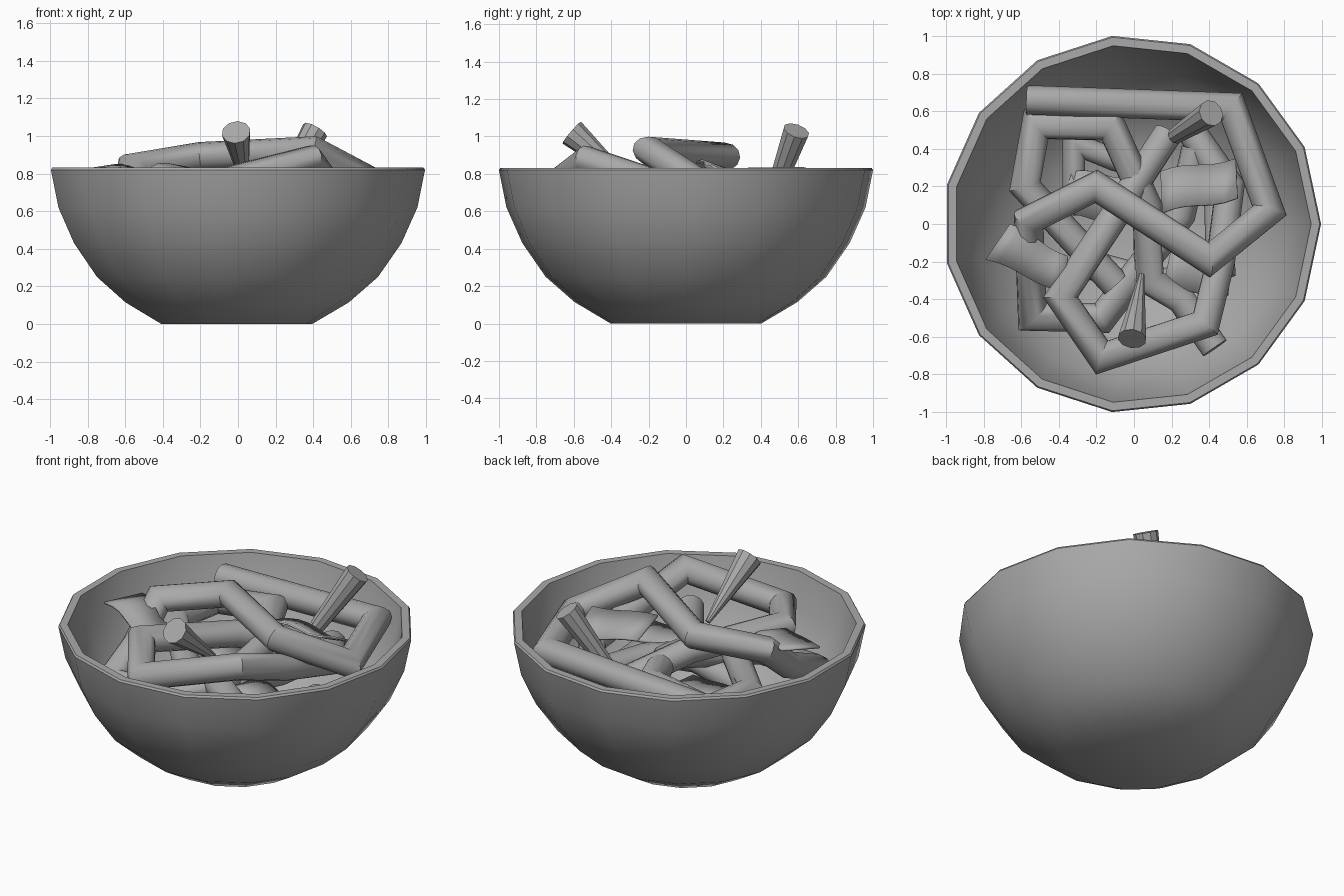
import bpy, bmesh, math
from mathutils import Vector

cube = bpy.data.objects.get("Cube")
if cube:
    bpy.data.objects.remove(cube, do_unlink=True)

grey = bpy.data.materials.new("plain grey")
grey.use_nodes = True
COLOR = (0.4, 0.4, 0.4, 1)
grey.diffuse_color = COLOR
grey.node_tree.nodes["Principled BSDF"].inputs["Base Color"].default_value = COLOR


def finish(bm, name, angle=None):
    bmesh.ops.recalc_face_normals(bm, faces=bm.faces[:])
    mesh = bpy.data.meshes.new(name)
    bm.to_mesh(mesh)
    bm.free()
    mesh.materials.append(grey)
    ob = bpy.data.objects.new(name, mesh)
    bpy.context.collection.objects.link(ob)
    if angle:
        bpy.ops.object.select_all(action="DESELECT")
        ob.select_set(True)
        bpy.context.view_layer.objects.active = ob
        bpy.ops.object.shade_smooth_by_angle(angle=math.radians(angle))
    return ob


def skin(bm, rings):
    """Join rings of vertices with quads and cap both ends."""
    n = len(rings[0])
    for a, b in zip(rings, rings[1:]):
        for i in range(n):
            j = (i + 1) % n
            bm.faces.new((a[i], a[j], b[j], b[i]))
    bm.faces.new(rings[0][::-1])
    bm.faces.new(rings[-1])


def bowl(name, profile, sides=15, cx=-0.011):
    bm = bmesh.new()
    rings = []
    for r, z in profile:
        angles = [math.tau * i / sides for i in range(sides)]
        rings.append([bm.verts.new((cx + r * math.cos(a), r * math.sin(a), z)) for a in angles])
    skin(bm, rings)
    return finish(bm, name, 35)


def noodle(name, path, radius=0.078, sides=12):
    """Round tube with mitred corners along a path."""
    pts = [Vector(p) for p in path]
    dirs = [(b - a).normalized() for a, b in zip(pts, pts[1:])]
    side = dirs[0].cross(Vector((0, 0, 1))).normalized()
    up = side.cross(dirs[0])
    ring = []
    for i in range(sides):
        a = math.tau * i / sides
        ring.append(pts[0] + radius * (math.cos(a) * side + math.sin(a) * up))
    bm = bmesh.new()
    rings = [[bm.verts.new(p) for p in ring]]
    for k, d in enumerate(dirs):
        # slide the ring along the segment to the mitre plane
        after = dirs[min(k + 1, len(dirs) - 1)]
        normal = (d + after).normalized()
        ring = [p + d * ((pts[k + 1] - p).dot(normal) / d.dot(normal)) for p in ring]
        rings.append([bm.verts.new(p) for p in ring])
    skin(bm, rings)
    return finish(bm, name, 35)


def stick(name, tip, end, r_tip, r_end, sides=10):
    tip, end = Vector(tip), Vector(end)
    axis = end - tip
    bm = bmesh.new()
    bmesh.ops.create_cone(bm, cap_ends=True, segments=sides, radius1=r_tip,
                          radius2=r_end, depth=axis.length)
    bm.transform(axis.to_track_quat("Z", "Y").to_matrix().to_4x4())
    bmesh.ops.translate(bm, verts=bm.verts[:], vec=(tip + end) / 2)
    return finish(bm, name)


def sheet(name, corners, n=6, wave=0.012):
    """Thin wavy patch spanning four corners."""
    a, b, c, d = (Vector(p) for p in corners)
    bm = bmesh.new()
    rows = []
    for i in range(n + 1):
        u = i / n
        shift = Vector((0, wave, wave)) * math.sin(u * math.tau)
        rows.append([bm.verts.new(a.lerp(b, u).lerp(d.lerp(c, u), v) + shift) for v in (0, 0.5, 1)])
    for p, q in zip(rows, rows[1:]):
        for j in range(2):
            bm.faces.new((p[j], q[j], q[j + 1], p[j + 1]))
    ob = finish(bm, name, 35)
    ob.modifiers.new("thickness", "SOLIDIFY").thickness = 0.012


# Bowl shell: outside from the base to the rim, then down the inside
bowl("bowl", [(0.405, 0), (0.60, 0.115), (0.755, 0.25), (0.88, 0.43), (0.965, 0.62),
              (1.0055, 0.82), (0.998, 0.832), (0.953, 0.832), (0.91, 0.63), (0.83, 0.45),
              (0.71, 0.29), (0.56, 0.16), (0.38, 0.06)])

# Noodles, from the top of the heap down
noodle("top_noodle", [(-0.57, 0.66, 0.72), (0.52, 0.62, 0.76), (0.72, 0.07, 0.75),
                      (0.40, -0.19, 0.92), (-0.20, 0.20, 0.89), (-0.56, 0.02, 0.83),
                      (-0.55, -0.22, 0.64), (-0.54, -0.49, 0.52), (-0.17, -0.50, 0.52),
                      (0.25, 0.05, 0.58), (0.33, 0.40, 0.60)])
noodle("front_noodle", [(0.30, 0.50, 0.60), (0.51, 0.20, 0.66), (0.46, -0.20, 0.76),
                        (0.38, -0.53, 0.87), (-0.17, -0.71, 0.73), (-0.39, -0.39, 0.78),
                        (-0.08, 0.08, 0.72), (0.18, 0.48, 0.58)])
noodle("left_noodle", [(-0.10, -0.32, 0.58), (-0.58, 0.20, 0.64), (-0.52, 0.53, 0.64),
                       (-0.12, 0.52, 0.70), (0.07, 0.10, 0.64), (0.08, -0.30, 0.58),
                       (0.25, -0.40, 0.55), (0.43, -0.66, 0.57)])
noodle("inner_noodle", [(-0.32, 0.05, 0.48), (-0.32, 0.43, 0.52), (-0.10, 0.34, 0.48),
                        (0.12, 0.30, 0.46)], 0.06)
noodle("bottom_noodle", [(-0.30, -0.20, 0.42), (0.15, -0.32, 0.45), (0.46, -0.22, 0.46),
                         (0.45, 0.15, 0.44)])

# Tapered sticks poking out of the heap
stick("front_stick", (0.04, -0.27, 0.73), (-0.01, -0.61, 1.02), 0.015, 0.077)
stick("back_stick", (0.22, 0.47, 0.70), (0.41, 0.59, 1.03), 0.045, 0.072)

# Flat wavy pieces
sheet("left_sheet", [(-0.79, -0.19, 0.83), (-0.38, -0.36, 0.84 - 0.04), (-0.35, -0.17, 0.80),
                     (-0.66, 0.0, 0.85)])
sheet("right_sheet", [(0.15, 0.06, 0.87), (0.55, 0.14, 0.85), (0.54, 0.35, 0.74), (0.14, 0.28, 0.80)])
sheet("lower_left_sheet", [(-0.40, 0.05, 0.55), (-0.05, 0.0, 0.53), (0.0, 0.25, 0.52),
                           (-0.33, 0.28, 0.56)])
sheet("lower_right_sheet", [(0.15, -0.35, 0.60), (0.50, -0.38, 0.58), (0.52, -0.15, 0.56),
                            (0.20, -0.12, 0.59)])
